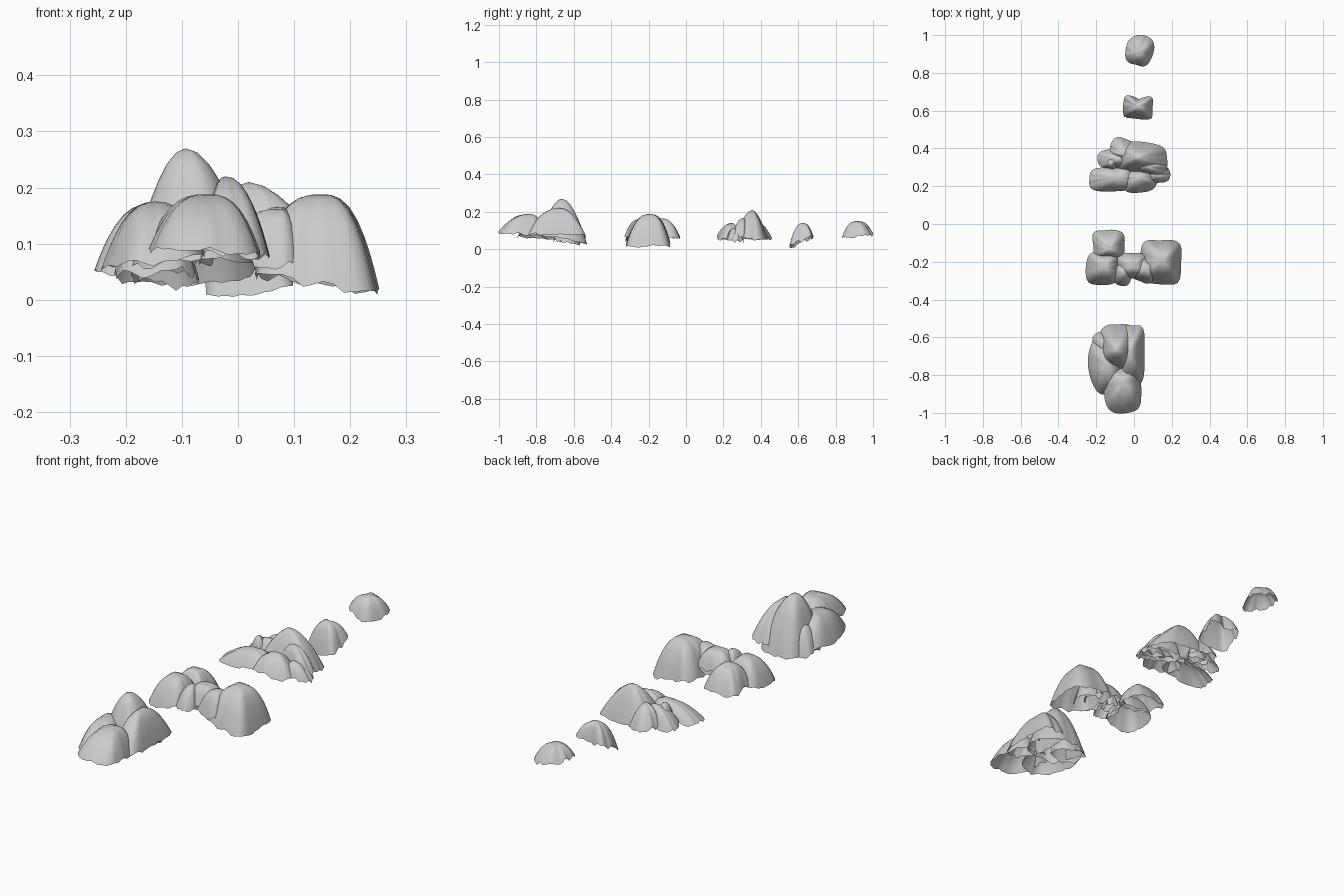
import bpy, math
from mathutils import Vector, noise

RINGS, SEGS = 9, 40


def rock(name, x0, x1, y0, y1, top, rim, peak=(0, 0), p=2.2, e=4.0, rot=0, pinch=0):
    """Open-bottomed boulder shell in a box; rim is one height or four (SW, SE, NE, NW)."""
    if not isinstance(rim, tuple):
        rim = (rim,) * 4
    cx, cy, hx, hy = (x0 + x1) / 2, (y0 + y1) / 2, (x1 - x0) / 2, (y1 - y0) / 2
    ca, sa = math.cos(math.radians(rot)), math.sin(math.radians(rot))

    def place(u, v, z):
        dx, dy = u * hx, v * hy
        return (cx + dx * ca - dy * sa, cy + dx * sa + dy * ca, z)

    verts, faces = [place(peak[0], peak[1], top)], []
    for i in range(1, RINGS + 1):
        r = math.sin(i / RINGS * math.pi / 2)
        for j in range(SEGS):
            a = 2 * math.pi * j / SEGS
            c, s = math.cos(a), math.sin(a)
            k = (abs(c) ** e + abs(s) ** e) ** (-1 / e)
            n = noise.noise(Vector((c * 1.2 + cx * 9, s * 1.2 + cy * 9, top * 7)))
            k *= 1 - 0.09 * (n + 0.4) - pinch * s * s * (1 - abs(c)) * (s > 0)
            u, v = k * c, k * s
            # rim height blended from the four corners, slightly ragged
            f, g = (u + 1) / 2, (v + 1) / 2
            zb = (rim[0] * (1 - f) + rim[1] * f) * (1 - g) + (rim[3] * (1 - f) + rim[2] * f) * g
            zb = max(0.0, zb + 0.02 * noise.noise(Vector((u * 3 + cx * 20, v * 3 + cy * 20, 0))))
            z = zb + (top - zb) * (1 - r ** p)
            z += 0.012 * n * r * math.sin(math.pi * r)
            verts.append(place(peak[0] * (1 - r) + u * r, peak[1] * (1 - r) + v * r, z))
    for j in range(SEGS):
        m = (j + 1) % SEGS
        faces.append((0, 1 + j, 1 + m))
        for i in range(RINGS - 1):
            b, t = 1 + i * SEGS, 1 + (i + 1) * SEGS
            faces.append((b + j, t + j, t + m, b + m))
    me = bpy.data.meshes.new(name)
    me.from_pydata(verts, [], faces)
    me.polygons.foreach_set("use_smooth", [True] * len(me.polygons))
    ob = bpy.data.objects.new(name, me)
    bpy.context.collection.objects.link(ob)
    return ob


# Front cluster: tall peak with boulders leaning on it
rock("front_boulder_low", -0.165, 0.042, -1.0, -0.75, 0.188, (0.09, 0.08, 0.08, 0.09), (0.1, 0.3), 2.6, 3.8, 5)
rock("front_boulder_left", -0.245, -0.06, -0.91, -0.60, 0.175, (0.055, 0.08, 0.06, 0.06), (0.1, 0.1), 2.5, 2.8, 6)
rock("front_peak", -0.195, 0.03, -0.78, -0.525, 0.27, (0.07, 0.07, 0.04, 0.02), (-0.1, -0.1), 1.9, 3)
rock("front_peak_buttress", -0.16, -0.03, -0.745, -0.61, 0.225, 0.12, (0, 0.2), 2.0, 2.6)
rock("front_boulder_right", -0.07, 0.057, -0.86, -0.53, 0.22, (0.08, 0.08, 0.07, 0.06), (-0.25, 0.1), 2.2, 4.5)
rock("front_boulder_back", -0.225, -0.07, -0.71, -0.565, 0.155, (0.05, 0.05, 0.02, 0.04), (0.1, -0.1), 2.4, 2.8)

# Second cluster: wide horseshoe
rock("second_right", 0.025, 0.258, -0.325, -0.08, 0.188, (0.05, 0.01, 0.015, 0.04), (0.05, 0.1), 2.6, 5, -4)
rock("second_left_front", -0.258, -0.07, -0.325, -0.14, 0.17, (0.045, 0.06, 0.07, 0.06), (0.1, 0.1), 2.6, 3.5)
rock("second_left_back", -0.22, -0.045, -0.19, -0.03, 0.165, (0.08, 0.07, 0.06, 0.06), (0, -0.25), 2.5, 5)
rock("second_middle", -0.10, 0.08, -0.29, -0.15, 0.165, 0.08, (0, 0), 2.9, 4)
rock("second_middle_right", -0.02, 0.13, -0.31, -0.17, 0.162, 0.06, (0.2, 0.1), 2.8, 3.5, -20)
rock("second_small", -0.11, -0.01, -0.33, -0.20, 0.16, 0.07, (0, 0.2), 2.4, 2.6)

# Third cluster: low ledges stepping up to a rounded summit
rock("third_summit", -0.10, 0.18, 0.265, 0.437, 0.21, (0.08, 0.07, 0.05, 0.06), (-0.15, 0), 1.7, 3.5, -6)
rock("third_left_front", -0.24, 0.01, 0.17, 0.305, 0.128, (0.05, 0.07, 0.08, 0.06), (0.3, 0.15), 2.2, 3.8)
rock("third_front", -0.07, 0.13, 0.165, 0.29, 0.14, (0.07, 0.05, 0.05, 0.08), (0, 0.3), 2.2, 3, 8)
rock("third_right", 0.06, 0.193, 0.215, 0.31, 0.115, (0.07, 0.04, 0.04, 0.06), (-0.3, 0), 2.2, 3.5)
rock("third_left_back", -0.195, -0.02, 0.29, 0.395, 0.14, (0.06, 0.07, 0.06, 0.05), (0.3, 0), 2.2, 3)
rock("third_back", -0.13, 0.0, 0.33, 0.457, 0.15, (0.07, 0.06, 0.05, 0.06), (0.3, -0.3), 2.2, 2.8, -20)
rock("third_small", -0.15, -0.085, 0.29, 0.355, 0.15, 0.09, (0, 0), 2.2, 2.2)
rock("third_right_ledge", 0.0, 0.18, 0.25, 0.345, 0.165, 0.06, (-0.25, 0.1), 2.3, 3.2, -12)

# Fourth: arched saddle rock on pointed feet
rock("saddle_rock", -0.06, 0.105, 0.555, 0.69, 0.14, (0.0, 0.02, 0.07, 0.07), (0, 0), 2.4, 8, -3, 0.35)

# Fifth: small cap rock at the back
rock("back_rock", -0.045, 0.105, 0.835, 1.0, 0.15, (0.1, 0.055, 0.075, 0.085), (0, -0.05), 2.6, 3, -20)
